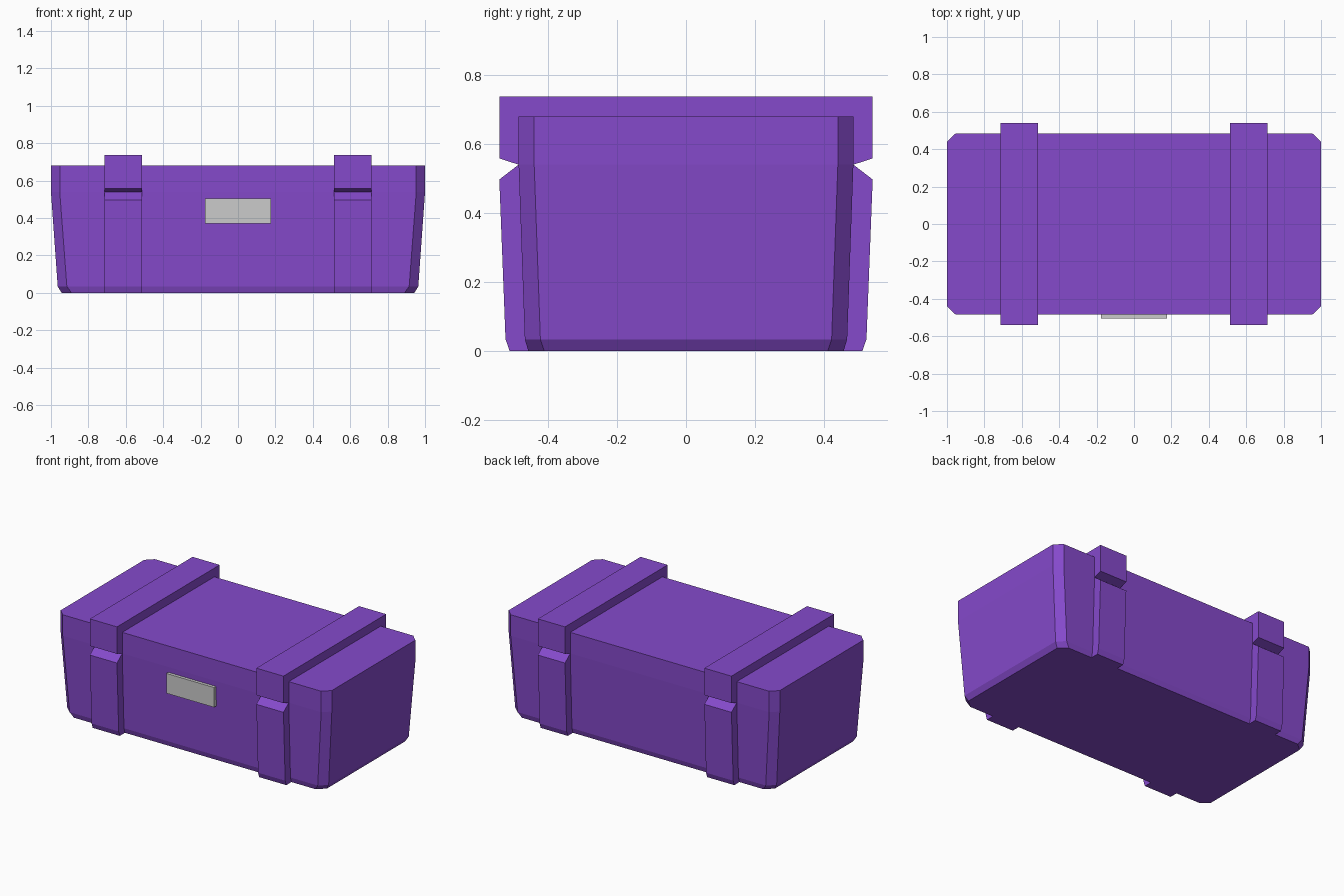
import bpy

if "Cube" in bpy.data.objects:
    bpy.data.objects.remove(bpy.data.objects["Cube"])

def material(name, rgb):
    m = bpy.data.materials.new(name)
    m.diffuse_color = (*rgb, 1)
    m.use_nodes = True
    m.node_tree.nodes["Principled BSDF"].inputs["Base Color"].default_value = m.diffuse_color
    return m

purple = material("purple plastic", (0.235, 0.068, 0.60))
grey = material("light grey", (0.60, 0.60, 0.60))

def make(name, verts, faces, mat):
    me = bpy.data.meshes.new(name)
    me.from_pydata(verts, [], faces)
    me.materials.append(mat)
    ob = bpy.data.objects.new(name, me)
    bpy.context.collection.objects.link(ob)
    return ob

def loft(name, rings, mat):
    """Skin a stack of equal closed rings and cap both ends."""
    n = len(rings[0])
    faces = [(r * n + i, r * n + (i + 1) % n, (r + 1) * n + (i + 1) % n, (r + 1) * n + i)
             for r in range(len(rings) - 1) for i in range(n)]
    faces += [tuple(reversed(range(n))), tuple(range((len(rings) - 1) * n, len(rings) * n))]
    return make(name, [v for ring in rings for v in ring], faces, mat)

def octagon(x, y, xi, yi, z):
    return [(x, -yi, z), (x, yi, z), (xi, y, z), (-xi, y, z),
            (-x, yi, z), (-x, -yi, z), (-xi, -y, z), (xi, -y, z)]

# Tapered body with cut corners
loft("case_body", [
    octagon(0.943, 0.457, 0.890, 0.411, 0),
    octagon(0.964, 0.467, 0.915, 0.422, 0.034),
    octagon(1.0, 0.485, 0.953, 0.440, 0.54),
    octagon(1.0, 0.485, 0.953, 0.440, 0.68)], purple)

# Two wrap-around ribs, notched at the lid seam
half = [(0.511, 0), (0.523, 0.034), (0.541, 0.497), (0.485, 0.54), (0.541, 0.558), (0.541, 0.738)]
profile = half + [(-y, z) for y, z in reversed(half)]
for side, label in ((-1, "left"), (1, "right")):
    x = side * 0.614
    loft(label + "_rib", [[(x + d, y, z) for y, z in profile] for d in (-0.1, 0.1)], purple)

# Front label plate
plate = [(y, z) for y, z in ((-0.504, 0.372), (-0.47, 0.372), (-0.47, 0.504), (-0.504, 0.504))]
loft("front_plate", [[(x, y, z) for y, z in reversed(plate)][::-1] for x in (-0.176, 0.176)], grey)
